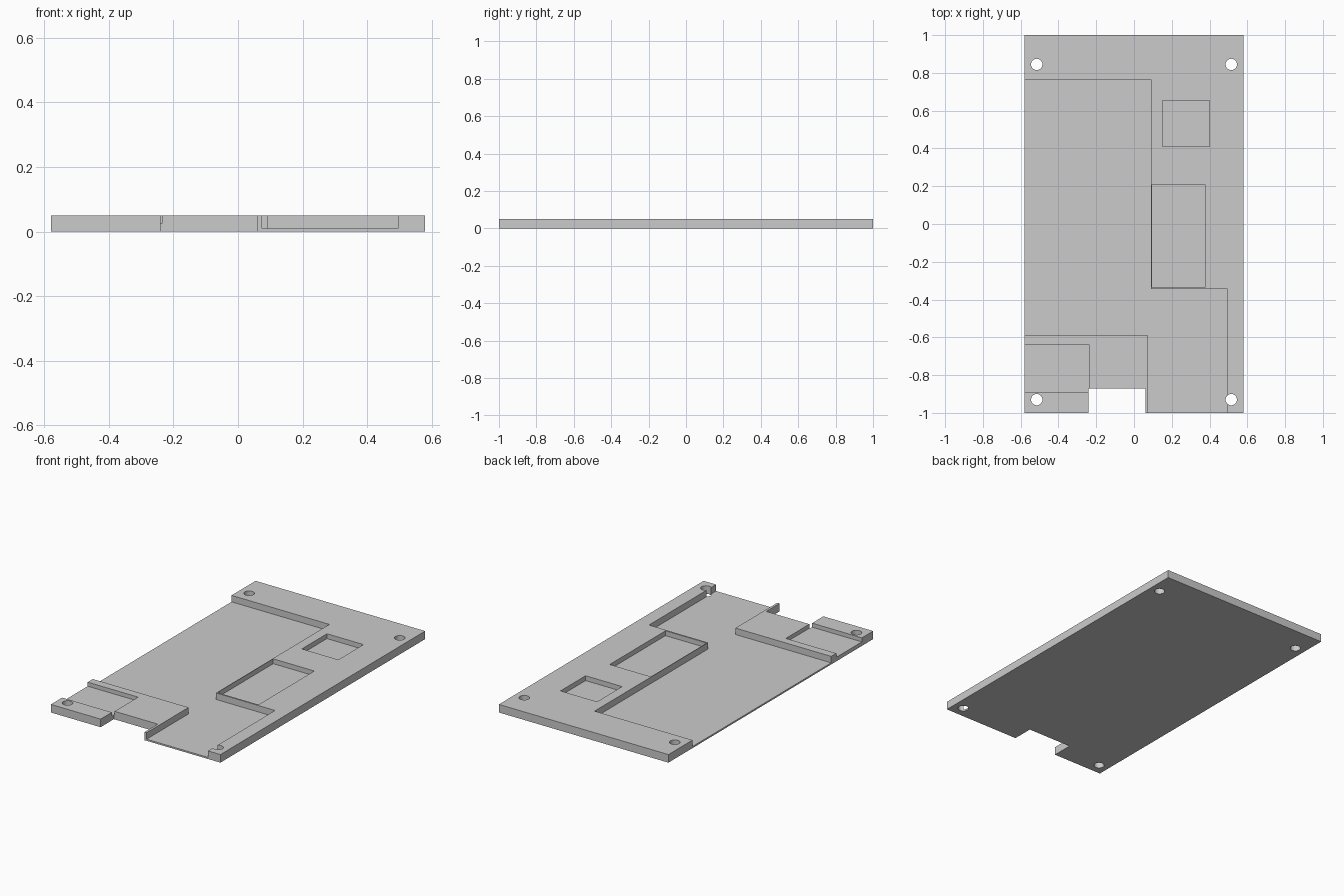
import bpy

cube = bpy.data.objects.get("Cube")
if cube:
    bpy.data.objects.remove(cube, do_unlink=True)

TOP = 0.05      # plate thickness
FLOOR = 0.01    # deep recess floor
OUT = 0.1       # cutter overshoot past the plate
W, L = 0.58, 1.0

grey = bpy.data.materials.new("plain grey")
grey.use_nodes = True
colour = (0.6, 0.6, 0.6, 1)
grey.diffuse_color = colour
grey.node_tree.nodes["Principled BSDF"].inputs["Base Color"].default_value = colour


def box(name, x0, x1, y0, y1, z0, z1):
    bpy.ops.mesh.primitive_cube_add(
        size=1, location=((x0 + x1) / 2, (y0 + y1) / 2, (z0 + z1) / 2))
    obj = bpy.context.object
    obj.name = name
    obj.scale = (x1 - x0, y1 - y0, z1 - z0)
    bpy.ops.object.transform_apply(location=True, rotation=False, scale=True)
    obj.data.materials.append(grey)
    return obj


def cut(target, cutter):
    """Subtract the cutter, bake the result and drop the cutter."""
    cutter.hide_render = True
    mod = target.modifiers.new("cut", "BOOLEAN")
    mod.operation = "DIFFERENCE"
    mod.solver = "EXACT"
    mod.object = cutter
    bpy.context.view_layer.objects.active = target
    bpy.ops.object.modifier_apply(modifier=mod.name)
    bpy.data.objects.remove(cutter, do_unlink=True)


plate = box("mounting_plate", -W, W, -L, L, 0, TOP)

# Recesses, pockets and the front notch: x0, x1, y0, y1, floor height
recesses = {
    "main_recess": (-W - OUT, 0.09, -0.59, 0.765, FLOOR),
    "front_recess": (0.075, 0.495, -L - OUT, -0.345, FLOOR),
    "long_pocket": (0.094, 0.375, -0.335, 0.21, 0.02),
    "square_pocket": (0.15, 0.4, 0.41, 0.655, 0.02),
    "side_pocket": (-W - OUT, -0.235, -0.89, -0.64, 0.025),
    "front_notch": (-0.24, 0.06, -L - OUT, -0.87, -OUT),
}
for name, (x0, x1, y0, y1, floor) in recesses.items():
    cut(plate, box(name, x0, x1, y0, y1, floor, TOP + OUT))

# Four screw holes
for x in (-0.515, 0.515):
    for y in (-0.93, 0.845):
        bpy.ops.mesh.primitive_cylinder_add(
            vertices=32, radius=0.03, depth=0.3, location=(x, y, 0))
        hole = bpy.context.object
        hole.data.materials.append(grey)
        cut(plate, hole)

# Smooth hole walls, crisp edges elsewhere
bpy.ops.object.select_all(action="DESELECT")
plate.select_set(True)
bpy.context.view_layer.objects.active = plate
bpy.ops.object.shade_smooth_by_angle()
